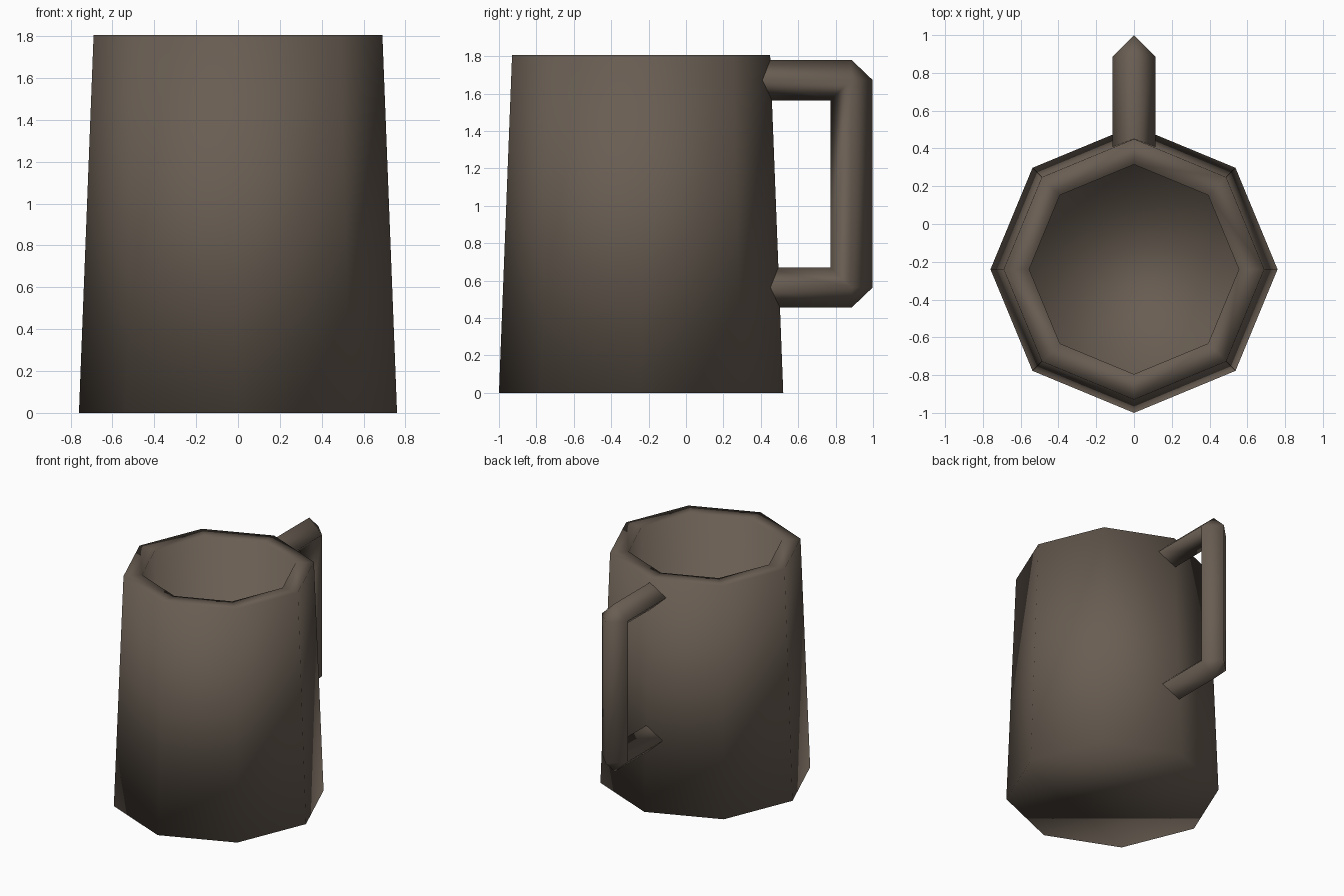
import bpy, bmesh, math

if "Cube" in bpy.data.objects:
    bpy.data.objects.remove(bpy.data.objects["Cube"])

# One earthy brown for the whole mug
mat = bpy.data.materials.new("brown_clay")
mat.diffuse_color = (0.14, 0.11, 0.085, 1)
mat.use_nodes = True
mat.node_tree.nodes["Principled BSDF"].inputs["Base Color"].default_value = mat.diffuse_color


def finish(bm, name):
    """Weld, fix normals, smooth and link a mesh."""
    bmesh.ops.remove_doubles(bm, verts=bm.verts[:], dist=1e-4)
    bmesh.ops.recalc_face_normals(bm, faces=bm.faces[:])
    for f in bm.faces:
        f.smooth = True
    mesh = bpy.data.meshes.new(name)
    bm.to_mesh(mesh)
    bm.free()
    mesh.materials.append(mat)
    obj = bpy.data.objects.new(name, mesh)
    bpy.context.collection.objects.link(obj)
    return obj


def loft(bm, rings, caps):
    """Join rings of points with quads, optionally closing both ends."""
    rows = [[bm.verts.new(p) for p in ring] for ring in rings]
    n = len(rows[0])
    for a, b in zip(rows, rows[1:]):
        for i in range(n):
            j = (i + 1) % n
            bm.faces.new((a[i], a[j], b[j], b[i]))
    if caps:
        bm.faces.new(rows[0])
        bm.faces.new(rows[-1])


# Mug body: eight-sided tapered wall, flat rim, hollow inside
CENTRE_Y = -0.24
profile = [(0.76, 0), (0.69, 1.805), (0.555, 1.805), (0.555, 0.14)]
bm = bmesh.new()
loft(bm, [[(r * math.cos(k * math.pi / 4), CENTRE_Y + r * math.sin(k * math.pi / 4), z)
           for k in range(8)] for r, z in profile], True)
finish(bm, "mug_body")

# Handle: diamond-section bar with chamfered outer corners
H, Y_END, Y_BAR, Z_TOP, Z_LOW = 0.108, 0.40, 0.885, 1.672, 0.563
W = 0.113
# each entry: outer ridge (y, z), side ridges (y, z), inner ridge (y, z)
top_half = [
    ((Y_END, Z_TOP + H), (Y_END, Z_TOP), (Y_END, Z_TOP - H)),
    ((Y_BAR, Z_TOP + H), (Y_BAR, Z_TOP), (Y_BAR - W, Z_TOP - H)),
    ((Y_BAR + W, Z_TOP), (Y_BAR, Z_TOP), (Y_BAR - W, Z_TOP - H)),
]
mirror = Z_TOP + Z_LOW
low_half = [tuple((y, mirror - z) for y, z in ring) for ring in reversed(top_half)]
bm = bmesh.new()
loft(bm, [[(0, *o), (W, *s), (0, *i), (-W, *s)] for o, s, i in top_half + low_half], False)
finish(bm, "handle")
